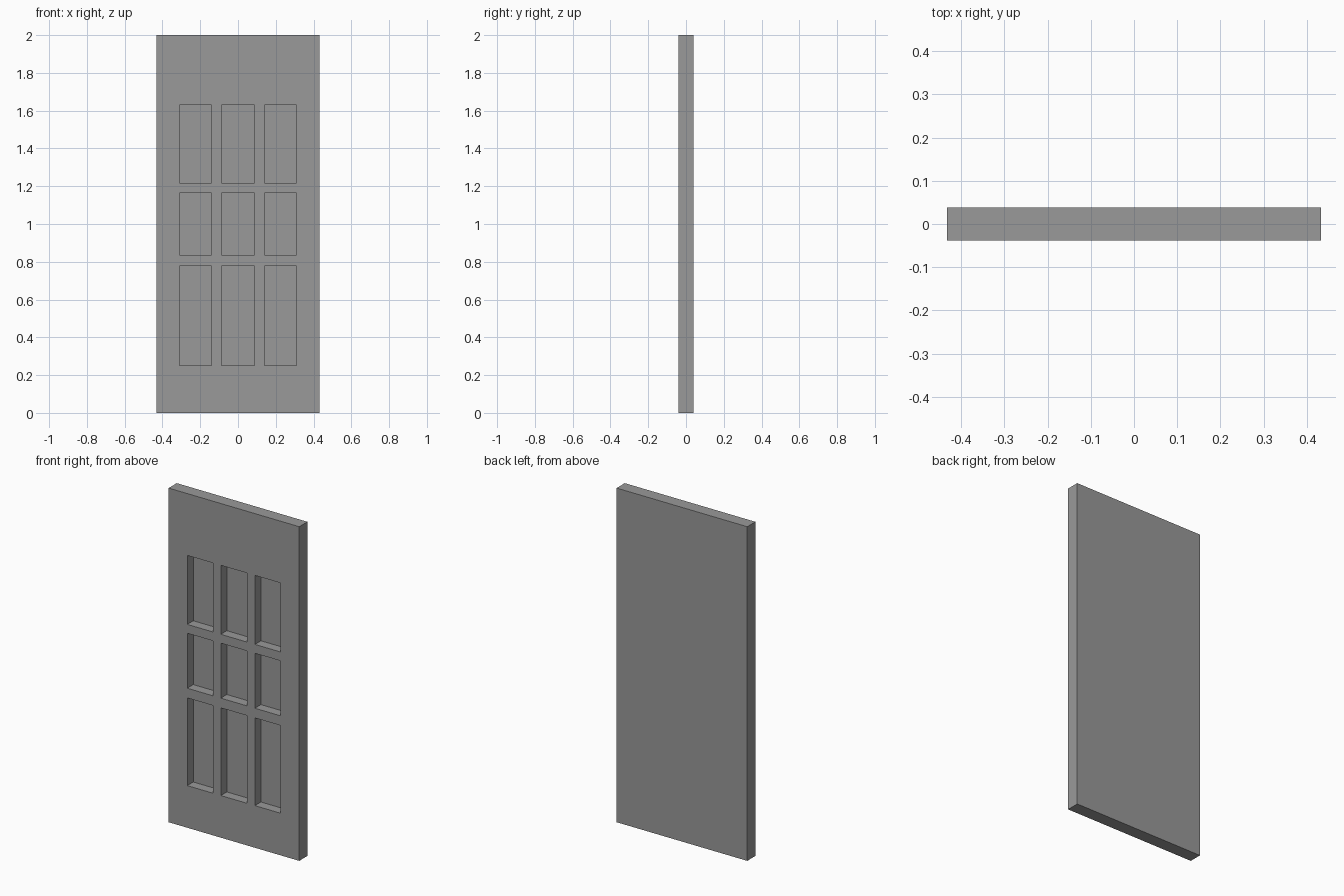
import bpy, bmesh
from mathutils import Vector

if "Cube" in bpy.data.objects:
    bpy.data.objects.remove(bpy.data.objects["Cube"])

HALF_T = 0.0385     # half the door thickness
RECESS = 0.057      # depth of the panel pockets

# Edges of stiles/rails and panels: every odd cell in both directions is a panel
XS = [-0.4325, -0.309, -0.139, -0.087, 0.087, 0.139, 0.309, 0.4325]
ZS = [0.0, 0.252, 0.777, 0.835, 1.164, 1.217, 1.63, 2.0]

bm = bmesh.new()

# Front face laid out as a grid of rails, stiles and panels
verts = [[bm.verts.new((x, -HALF_T, z)) for x in XS] for z in ZS]
panels = []
for r in range(len(ZS) - 1):
    for c in range(len(XS) - 1):
        face = bm.faces.new((verts[r][c], verts[r][c + 1],
                             verts[r + 1][c + 1], verts[r + 1][c]))
        if r % 2 and c % 2:
            panels.append(face)

# Door edges and flat back
rim = [e for e in bm.edges if e.is_boundary]
out = bmesh.ops.extrude_edge_only(bm, edges=rim)["geom"]
bmesh.ops.translate(bm, vec=Vector((0, 2 * HALF_T, 0)),
                    verts=[g for g in out if isinstance(g, bmesh.types.BMVert)])
bmesh.ops.edgeloop_fill(bm, edges=[e for e in bm.edges if e.is_boundary])
bmesh.ops.recalc_face_normals(bm, faces=bm.faces)

# Sunken panels
bmesh.ops.inset_individual(bm, faces=panels, thickness=0.0, depth=-RECESS)

mesh = bpy.data.meshes.new("door_panel")
bm.to_mesh(mesh)
bm.free()
door = bpy.data.objects.new("door_panel", mesh)
bpy.context.collection.objects.link(door)

# Dark grey paint
paint = bpy.data.materials.new("dark_grey_paint")
paint.diffuse_color = (0.32, 0.32, 0.32, 1.0)
paint.use_nodes = True
paint.node_tree.nodes["Principled BSDF"].inputs["Base Color"].default_value = paint.diffuse_color
mesh.materials.append(paint)
